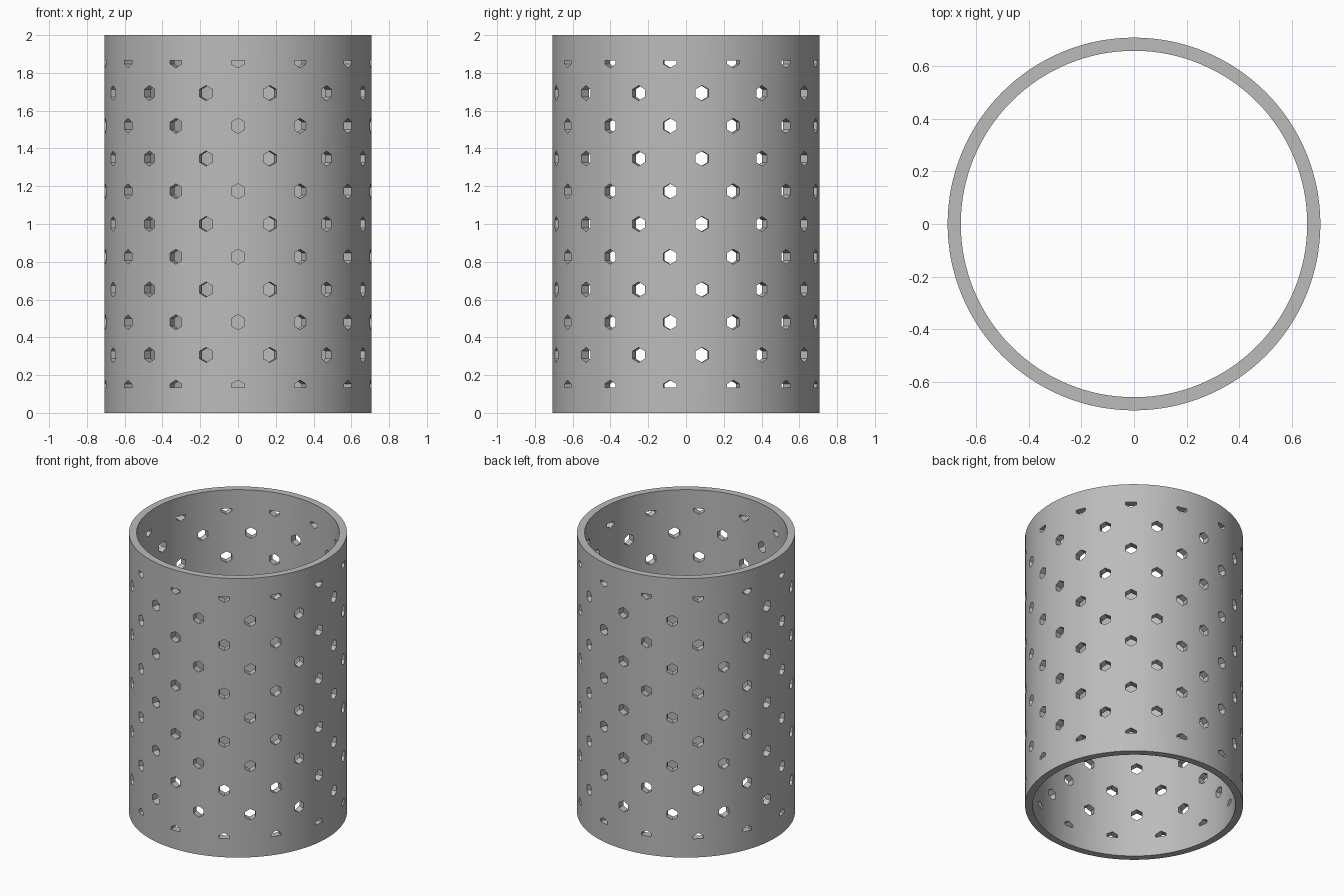
import bpy, bmesh, math
from mathutils import Matrix, Vector

old = bpy.data.objects.get("Cube")
if old:
    bpy.data.objects.remove(old, do_unlink=True)

OUTER, INNER, HEIGHT = 0.708, 0.658, 2.0
SEGMENTS = 128
HOLES, ROWS = 13, 11
HOLE_R, PITCH = 0.04, 0.1733
LOW, HIGH = 1 - 5 * PITCH, 1 + 5 * PITCH   # perforated band limits


def make_object(name, bm):
    bmesh.ops.recalc_face_normals(bm, faces=bm.faces)
    mesh = bpy.data.meshes.new(name)
    bm.to_mesh(mesh)
    bm.free()
    obj = bpy.data.objects.new(name, mesh)
    bpy.context.collection.objects.link(obj)
    return obj


# Tube wall: rectangular section spun around z
bm = bmesh.new()
section = [(INNER, 0), (OUTER, 0), (OUTER, HEIGHT), (INNER, HEIGHT)]
rings = []
for i in range(SEGMENTS):
    a = math.tau * i / SEGMENTS
    rings.append([bm.verts.new((r * math.cos(a), r * math.sin(a), z)) for r, z in section])
for i, ring in enumerate(rings):
    nxt = rings[(i + 1) % SEGMENTS]
    for j in range(4):
        k = (j + 1) % 4
        bm.faces.new((ring[j], nxt[j], nxt[k], ring[k]))
tube = make_object("perforated_tube", bm)

# Hexagonal hole cutters in staggered rows, the end rows cut in half
bm = bmesh.new()
for row in range(ROWS):
    z = LOW + row * PITCH
    for n in range(HOLES):
        turn = Matrix.Rotation(math.tau * (n + 0.5 * (row % 2)) / HOLES, 3, "Z")
        ends = []
        for y in (-OUTER - 0.1, -INNER + 0.1):
            ring = []
            for k in range(6):
                a = math.tau * k / 6
                height = min(max(z + HOLE_R * math.cos(a), LOW), HIGH)
                ring.append(bm.verts.new(turn @ Vector((HOLE_R * math.sin(a), y, height))))
            ends.append(ring)
        front, back = ends
        bm.faces.new(front)
        bm.faces.new(back[::-1])
        for k in range(6):
            m = (k + 1) % 6
            bm.faces.new((front[k], back[k], back[m], front[m]))
cutter = make_object("hole_cutter", bm)
cutter.hide_render = True

# Cut the holes
cut = tube.modifiers.new("holes", "BOOLEAN")
cut.operation = "DIFFERENCE"
cut.solver = "EXACT"
cut.object = cutter
bpy.ops.object.select_all(action="DESELECT")
tube.select_set(True)
bpy.context.view_layer.objects.active = tube
bpy.ops.object.modifier_apply(modifier=cut.name)
bpy.data.objects.remove(cutter, do_unlink=True)

# Single grey finish
grey = bpy.data.materials.new("grey")
grey.use_nodes = True
colour = (0.5, 0.5, 0.5, 1)
grey.diffuse_color = colour
grey.node_tree.nodes["Principled BSDF"].inputs["Base Color"].default_value = colour
tube.data.materials.clear()
tube.data.materials.append(grey)
for face in tube.data.polygons:
    face.material_index = 0
bpy.ops.object.shade_smooth_by_angle(angle=math.radians(30))
